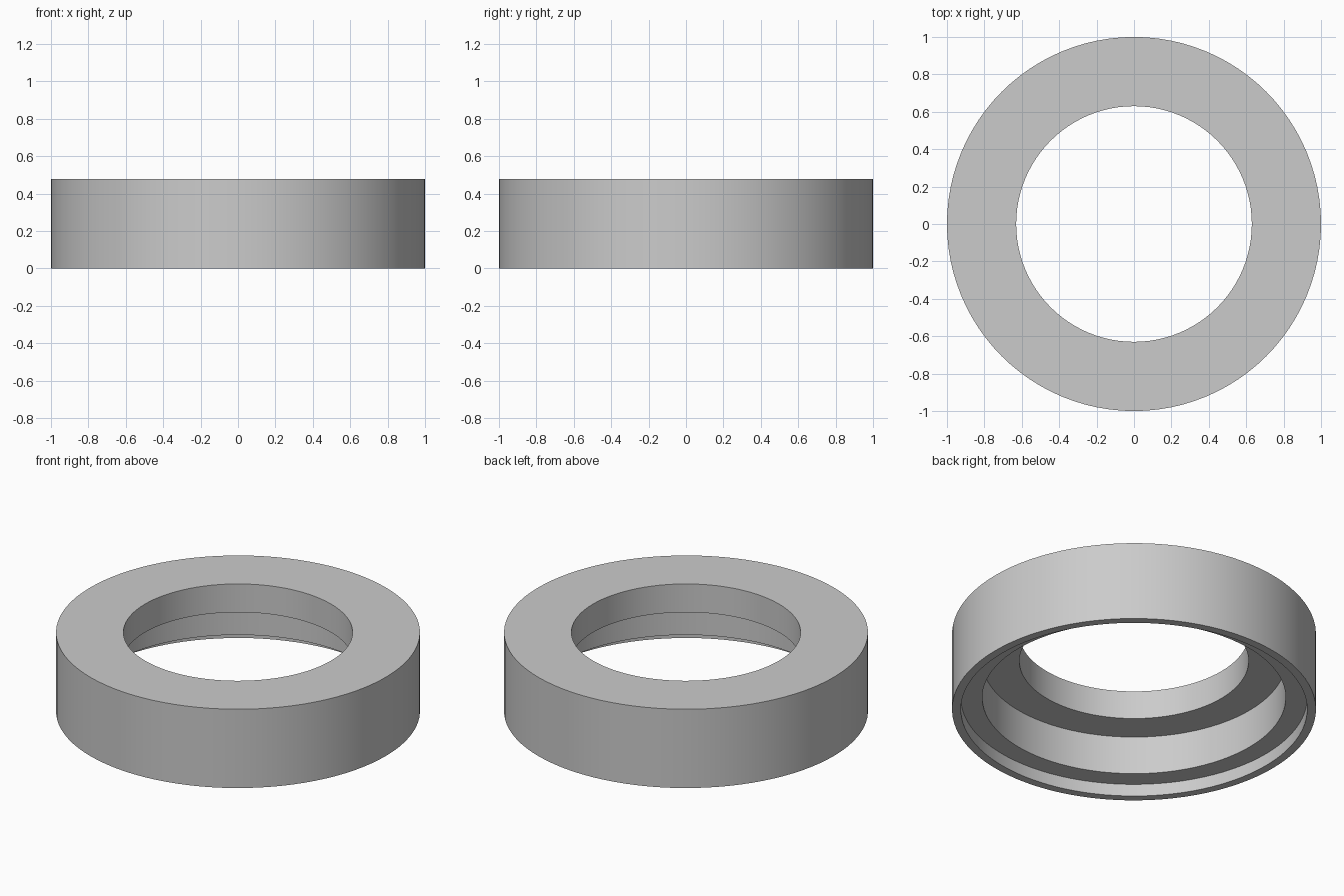
import bpy
import bmesh
import math
from mathutils import Matrix

cube = bpy.data.objects.get("Cube")
if cube:
    bpy.data.objects.remove(cube, do_unlink=True)

# Plain grey material
grey = bpy.data.materials.new("grey")
grey.use_nodes = True
colour = (0.6, 0.6, 0.6, 1.0)
grey.diffuse_color = colour
grey.node_tree.nodes["Principled BSDF"].inputs["Base Color"].default_value = colour

# Cross-section (radius, height): outer wall, top, bore, step, counterbore, lip
profile = [
    (1.0, 0.0), (1.0, 0.478), (0.63, 0.478), (0.63, 0.306),
    (0.834, 0.306), (0.834, 0.074), (0.952, 0.074), (0.952, 0.0),
]
SEGMENTS = 96


def lathe(name, points, segments, material):
    """Turn a closed cross-section around the z axis."""
    bm = bmesh.new()
    rings = []
    for i in range(segments):
        turn = Matrix.Rotation(math.tau * i / segments, 3, "Z")
        rings.append([bm.verts.new(turn @ Matrix.Translation((r, 0, z)).translation)
                      for r, z in points])
    count = len(points)
    for i in range(segments):
        a, b = rings[i], rings[(i + 1) % segments]
        for j in range(count):
            k = (j + 1) % count
            bm.faces.new((a[j], b[j], b[k], a[k]))
    bmesh.ops.recalc_face_normals(bm, faces=bm.faces)
    mesh = bpy.data.meshes.new(name)
    bm.to_mesh(mesh)
    bm.free()
    mesh.materials.append(material)
    obj = bpy.data.objects.new(name, mesh)
    bpy.context.collection.objects.link(obj)
    return obj


# Stepped ring
ring = lathe("stepped_ring", profile, SEGMENTS, grey)
bpy.ops.object.select_all(action="DESELECT")
ring.select_set(True)
bpy.context.view_layer.objects.active = ring
bpy.ops.object.shade_smooth_by_angle(angle=math.radians(30))
